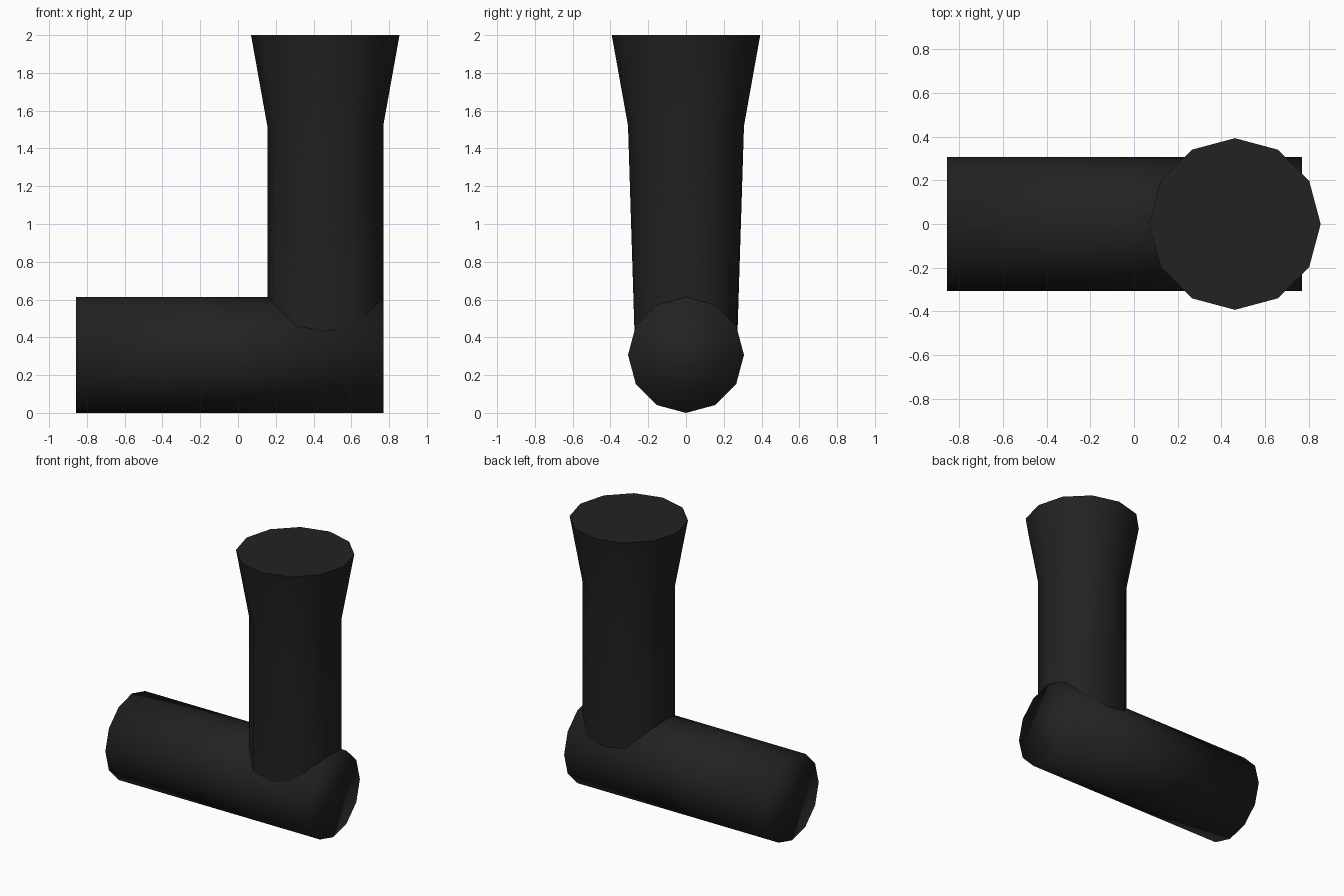
import bpy
import bmesh
import math

if "Cube" in bpy.data.objects:
    bpy.data.objects.remove(bpy.data.objects["Cube"])

SIDES = 12
R = 0.307          # radius of both tubes
CX = 0.462         # x of the upright tube's axis
ANGLES = [2 * math.pi * i / SIDES for i in range(SIDES)]

black = bpy.data.materials.new("matte black")
black.diffuse_color = (0.016, 0.016, 0.016, 1)
black.use_nodes = True
black.node_tree.nodes["Principled BSDF"].inputs["Base Color"].default_value = black.diffuse_color


def loft(name, rings, cap_start, cap_end):
    """Skin a list of rings of points into one smooth-shaded object."""
    bm = bmesh.new()
    rows = [[bm.verts.new(p) for p in ring] for ring in rings]
    for a, b in zip(rows, rows[1:]):
        for i in range(SIDES):
            j = (i + 1) % SIDES
            bm.faces.new((a[i], a[j], b[j], b[i]))
    if cap_start:
        bm.faces.new(rows[0][::-1])
    if cap_end:
        bm.faces.new(rows[-1])
    bmesh.ops.recalc_face_normals(bm, faces=bm.faces)
    for f in bm.faces:
        f.smooth = True
    me = bpy.data.meshes.new(name)
    bm.to_mesh(me)
    bm.free()
    me.materials.append(black)
    ob = bpy.data.objects.new(name, me)
    bpy.context.collection.objects.link(ob)
    return ob


def arm_top(y):
    """Height of the arm's faceted upper surface at a given y."""
    pts = [(R * math.sin(a), R + R * math.cos(a)) for a in ANGLES[:4]]
    for (y0, z0), (y1, z1) in zip(pts, pts[1:]):
        if abs(y) <= y1 + 1e-6:
            return z0 + (z1 - z0) * (abs(y) - y0) / (y1 - y0)
    return R


# Horizontal arm, rounded-looking closed ends
loft("horizontal_arm",
     [[(x, R * math.cos(a), R + R * math.sin(a)) for a in ANGLES]
      for x in (-0.857, 0.77)], True, True)

# Upright tube: saddle joint on the arm, straight shaft, flared top
saddle = []
for a in ANGLES:
    y = max(-0.273, min(0.273, R * math.sin(a)))
    saddle.append((CX + R * math.cos(a), y, arm_top(y)))
rings = [saddle] + [[(CX + r * math.cos(a), r * math.sin(a), z) for a in ANGLES]
                    for r, z in ((R, 1.52), (0.393, 2.0))]
upright = loft("upright_tube", rings, False, True)

# Keep the flat top crisp
bpy.context.view_layer.objects.active = upright
upright.select_set(True)
bpy.ops.object.shade_smooth_by_angle(angle=math.radians(40))
